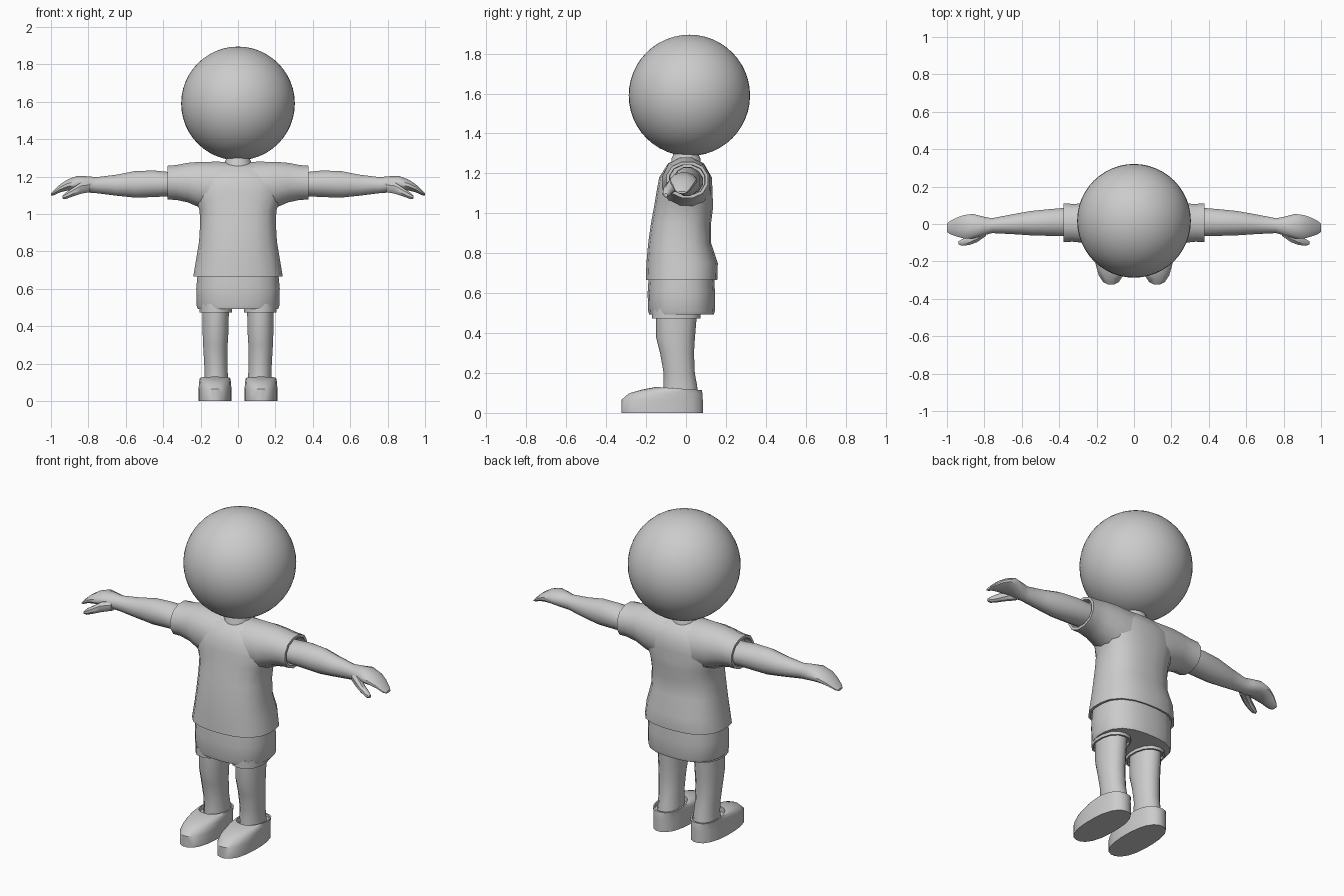
import bpy, bmesh, math
from mathutils import Vector

grey = bpy.data.materials.new("light_grey")
grey.diffuse_color = (0.6, 0.6, 0.6, 1)


def finish(obj, angle=40):
    obj.data.materials.append(grey)
    bpy.ops.object.select_all(action='DESELECT')
    obj.select_set(True)
    bpy.context.view_layer.objects.active = obj
    bpy.ops.object.shade_smooth_by_angle(angle=math.radians(angle))


def loft(name, rings, angle=40):
    """Skin a list of point rings and cap both ends."""
    bm = bmesh.new()
    vs = [[bm.verts.new(p) for p in r] for r in rings]
    n = len(rings[0])
    for a, b in zip(vs, vs[1:]):
        for i in range(n):
            j = (i + 1) % n
            bm.faces.new((a[i], a[j], b[j], b[i]))
    bm.faces.new(vs[0])
    bm.faces.new(vs[-1])
    bmesh.ops.recalc_face_normals(bm, faces=bm.faces)
    me = bpy.data.meshes.new(name)
    bm.to_mesh(me)
    bm.free()
    obj = bpy.data.objects.new(name, me)
    bpy.context.collection.objects.link(obj)
    finish(obj, angle)
    return obj


def oval(a0, a1, b0, b1, n, power=2.0):
    """2D rounded outline filling the box a0..a1 by b0..b1."""
    out = []
    for i in range(n):
        t = 2 * math.pi * (i + 0.5) / n
        c, s = math.cos(t), math.sin(t)
        k = (abs(c) ** power + abs(s) ** power) ** (-1 / power)
        out.append(((a0 + a1) / 2 + (a1 - a0) / 2 * c * k,
                    (b0 + b1) / 2 + (b1 - b0) / 2 * s * k))
    return out


def level(z, x0, x1, y0, y1, n=20, power=2.6):
    return [Vector((x, y, z)) for x, y in oval(x0, x1, y0, y1, n, power)]


def slice_x(x, y0, y1, z0, z1, n=12, power=2.0):
    return [Vector((x, y, z)) for y, z in oval(y0, y1, z0, z1, n, power)]


# Head
bpy.ops.mesh.primitive_uv_sphere_add(segments=48, ring_count=24, radius=0.304,
                                     location=(0, 0.017, 1.591))
bpy.context.object.name = "head"
finish(bpy.context.object)

# Neck, rising out of the shirt
loft("neck", [level(z, -r, r, -r, r, 16, 2) for z, r in
              ((1.2, 0.078), (1.275, 0.074), (1.29, 0.066), (1.36, 0.064))])

# Shirt body with a turned-in hem: z, half width, front y, back y
body = [(0.70, 0.222, -0.188, 0.143), (0.665, 0.226, -0.192, 0.148),
        (0.665, 0.240, -0.202, 0.157), (0.75, 0.226, -0.199, 0.160),
        (0.85, 0.209, -0.190, 0.127), (0.95, 0.203, -0.176, 0.126),
        (1.02, 0.206, -0.163, 0.135), (1.06, 0.222, -0.156, 0.135),
        (1.12, 0.235, -0.146, 0.133), (1.18, 0.230, -0.135, 0.130),
        (1.25, 0.180, -0.090, 0.090), (1.275, 0.10, -0.035, 0.035)]
loft("shirt_body", [level(z, -w, w, f, b) for z, w, f, b in body])

# Shoulders and sleeves as one tube with hollow cuffs: x, y range, z range
half = [(0.0, -0.125, 0.125, 1.0, 1.275), (0.10, -0.125, 0.125, 1.0, 1.283),
        (0.20, -0.120, 0.123, 1.03, 1.282), (0.27, -0.103, 0.112, 1.06, 1.276),
        (0.33, -0.097, 0.110, 1.073, 1.264), (0.377, -0.100, 0.113, 1.075, 1.26),
        (0.377, -0.085, 0.098, 1.09, 1.245), (0.33, -0.083, 0.096, 1.092, 1.243)]
tube = [(-s[0],) + s[1:] for s in reversed(half[1:])] + half
loft("shirt_sleeves", [slice_x(*s, 12, 2.2) for s in tube])

# Shorts
shorts = [(0.492, 0.215, -0.185, 0.140), (0.51, 0.222, -0.190, 0.145),
          (0.60, 0.224, -0.193, 0.146), (0.70, 0.215, -0.186, 0.140)]
loft("shorts", [level(z, -w, w, f, b) for z, w, f, b in shorts])

# Arm with mitten hand: x, y range, z range
arm = [(0.30, -0.065, 0.085, 1.095, 1.225), (0.38, -0.068, 0.088, 1.092, 1.228),
       (0.45, -0.066, 0.082, 1.088, 1.235), (0.55, -0.063, 0.072, 1.085, 1.232),
       (0.65, -0.056, 0.054, 1.096, 1.212), (0.76, -0.050, 0.032, 1.110, 1.198),
       (0.80, -0.062, 0.040, 1.113, 1.203), (0.86, -0.080, 0.056, 1.125, 1.205),
       (0.91, -0.080, 0.050, 1.125, 1.186), (0.95, -0.068, 0.035, 1.115, 1.160),
       (0.985, -0.055, 0.016, 1.100, 1.126), (1.0, -0.042, 0.002, 1.098, 1.110)]
# Thumb: x, y, z, radius
thumb = [(0.79, -0.035, 1.145, 0.030), (0.84, -0.068, 1.138, 0.032),
         (0.88, -0.089, 1.118, 0.025), (0.92, -0.099, 1.098, 0.019),
         (0.938, -0.101, 1.090, 0.009)]
# Leg: z, x range, y range
leg = [(0.09, 0.052, 0.182, -0.115, 0.062), (0.14, 0.053, 0.180, -0.113, 0.055),
       (0.20, 0.056, 0.182, -0.112, 0.044), (0.30, 0.054, 0.188, -0.130, 0.040),
       (0.38, 0.049, 0.191, -0.150, 0.045), (0.52, 0.047, 0.193, -0.150, 0.057)]
# Trouser cuff, hollow below
cuff = [(0.52, 0.030, 0.207, -0.170, 0.072), (0.474, 0.030, 0.207, -0.170, 0.072),
        (0.474, 0.039, 0.198, -0.160, 0.062), (0.488, 0.039, 0.198, -0.160, 0.062)]


def shoe_rings():
    """Sole outline blended up into a collar around the ankle."""
    sole = oval(0.035, 0.211, -0.325, 0.085, 20, 2.4)
    collar = oval(0.043, 0.203, -0.150, 0.080, 20, 2.4)
    inner = oval(0.051, 0.195, -0.140, 0.070, 20, 2.4)

    def top(y):
        return 0.122 - 0.07 * (y + 0.035)

    rings = [[Vector((x, y, z)) for x, y in sole] for z in (0, 0.065)]
    for k, z in ((0.22, 0.098), (0.6, 0.117)):
        rings.append([Vector((a[0] + (b[0] - a[0]) * k, a[1] + (b[1] - a[1]) * k, z))
                      if a[1] < -0.1 else
                      Vector((a[0] + (b[0] - a[0]) * k, a[1] + (b[1] - a[1]) * k,
                              0.065 + (top(b[1]) - 0.065) * (0.5 + 0.5 * k)))
                      for a, b in zip(sole, collar)])
    rings.append([Vector((x, y, top(y))) for x, y in collar])
    rings.append([Vector((x, y, top(y))) for x, y in inner])
    rings.append([Vector((x, y, 0.1)) for x, y in inner])
    return rings


# Paired limbs
limbs = {
    "arm": [slice_x(*s) for s in arm],
    "thumb": [slice_x(x, y - r, y + r, z - r, z + r, 8) for x, y, z, r in thumb],
    "leg": [level(*s, 14, 2.1) for s in leg],
    "shorts_cuff": [level(*s, 14, 2.3) for s in cuff],
    "shoe": shoe_rings(),
}
for side, sx in (("left", 1), ("right", -1)):
    for part, rings in limbs.items():
        loft(side + "_" + part,
             [[Vector((p.x * sx, p.y, p.z)) for p in r] for r in rings])
